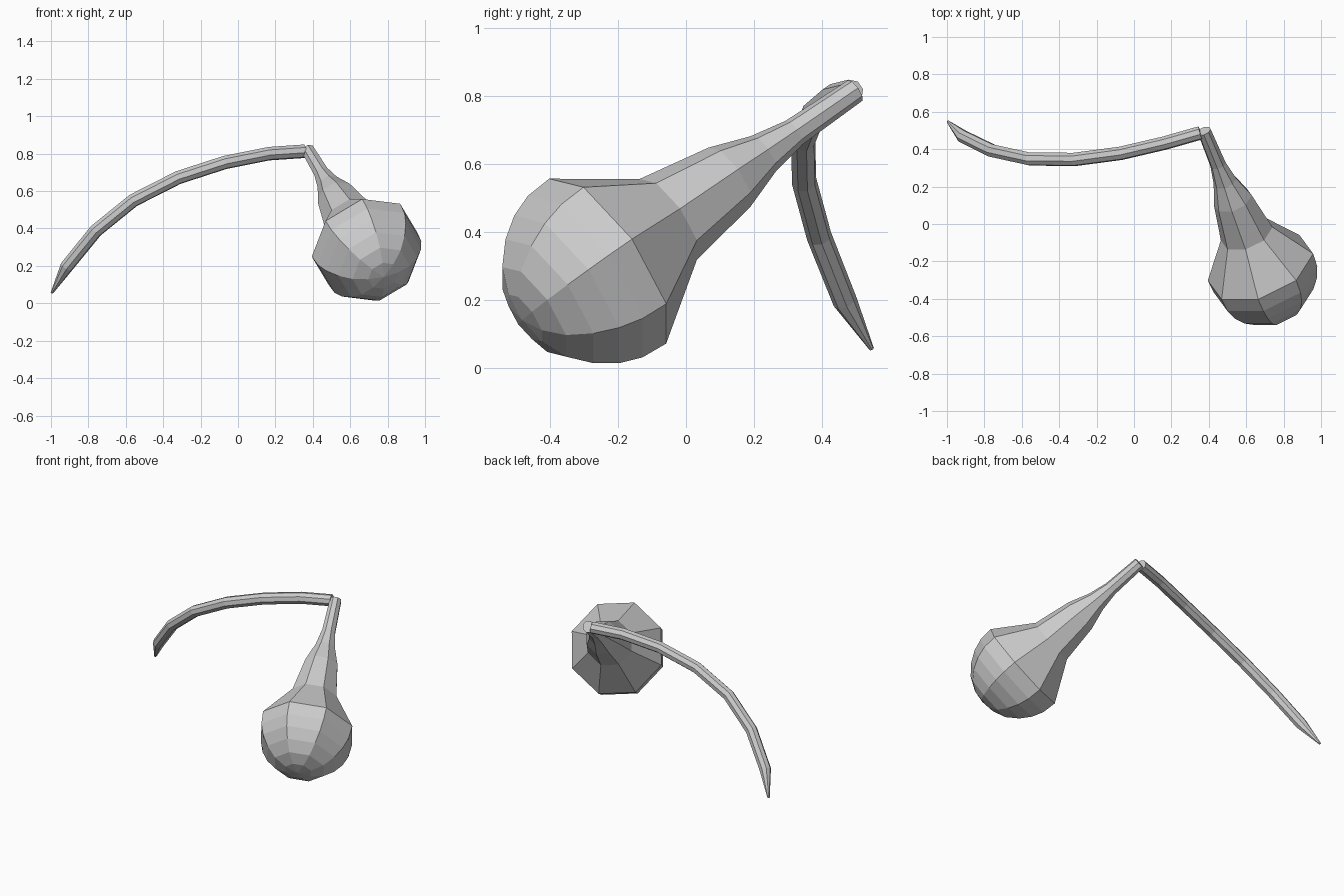
import bpy, bmesh, math
from mathutils import Vector

if "Cube" in bpy.data.objects:
    bpy.data.objects.remove(bpy.data.objects["Cube"])

SIDES = 8


def sweep(name, path, radii, normal, phase):
    """Flat-faced octagonal skin along a planar path, with capped ends."""
    bm = bmesh.new()
    pts = [Vector(p) for p in path]
    rings = []
    for i, (p, r) in enumerate(zip(pts, radii)):
        before = (p - pts[i - 1]).normalized() if i else Vector()
        after = (pts[i + 1] - p).normalized() if i < len(pts) - 1 else Vector()
        t = (before + after).normalized()
        u = (normal - t * normal.dot(t)).normalized()
        v = t.cross(u)
        ring = []
        for k in range(SIDES):
            a = math.radians(phase) + 2 * math.pi * k / SIDES
            ring.append(bm.verts.new(p + r * (math.cos(a) * u + math.sin(a) * v)))
        rings.append(ring)
    for a, b in zip(rings, rings[1:]):
        for k in range(SIDES):
            j = (k + 1) % SIDES
            bm.faces.new((a[k], a[j], b[j], b[k]))
    bm.faces.new(rings[0])
    bm.faces.new(rings[-1])
    bmesh.ops.recalc_face_normals(bm, faces=bm.faces)
    mesh = bpy.data.meshes.new(name)
    bm.to_mesh(mesh)
    bm.free()
    obj = bpy.data.objects.new(name, mesh)
    bpy.context.collection.objects.link(obj)
    return obj


# Pear-shaped bulb: (distance along axis, radius)
start = Vector((0.375, 0.498, 0.817))
axis = Vector((0.322, -0.779, -0.537)).normalized()
profile = [(0, 0.037), (0.231, 0.043), (0.347, 0.064), (0.475, 0.107),
           (0.706, 0.146), (0.935, 0.298), (1.02, 0.292), (1.09, 0.267),
           (1.155, 0.224), (1.213, 0.162), (1.247, 0.085), (1.258, 0.004)]
sweep("bulb", [start + axis * t for t, r in profile], [r for t, r in profile],
      Vector((0.924, 0.382, 0)), 15)

# Curved stem with a tapered mouthpiece
stem = [(0.355, 0.487, 0.813), (0.165, 0.433, 0.80), (-0.07, 0.378, 0.753),
        (-0.32, 0.345, 0.672), (-0.56, 0.348, 0.55), (-0.76, 0.392, 0.388),
        (-0.915, 0.468, 0.197), (-0.995, 0.547, 0.056)]
plane = (Vector(stem[3]) - Vector(stem[0])).cross(Vector(stem[6]) - Vector(stem[0]))
sweep("stem", stem, [0.037] * 6 + [0.036, 0.007], plane.normalized(), 22.5)
